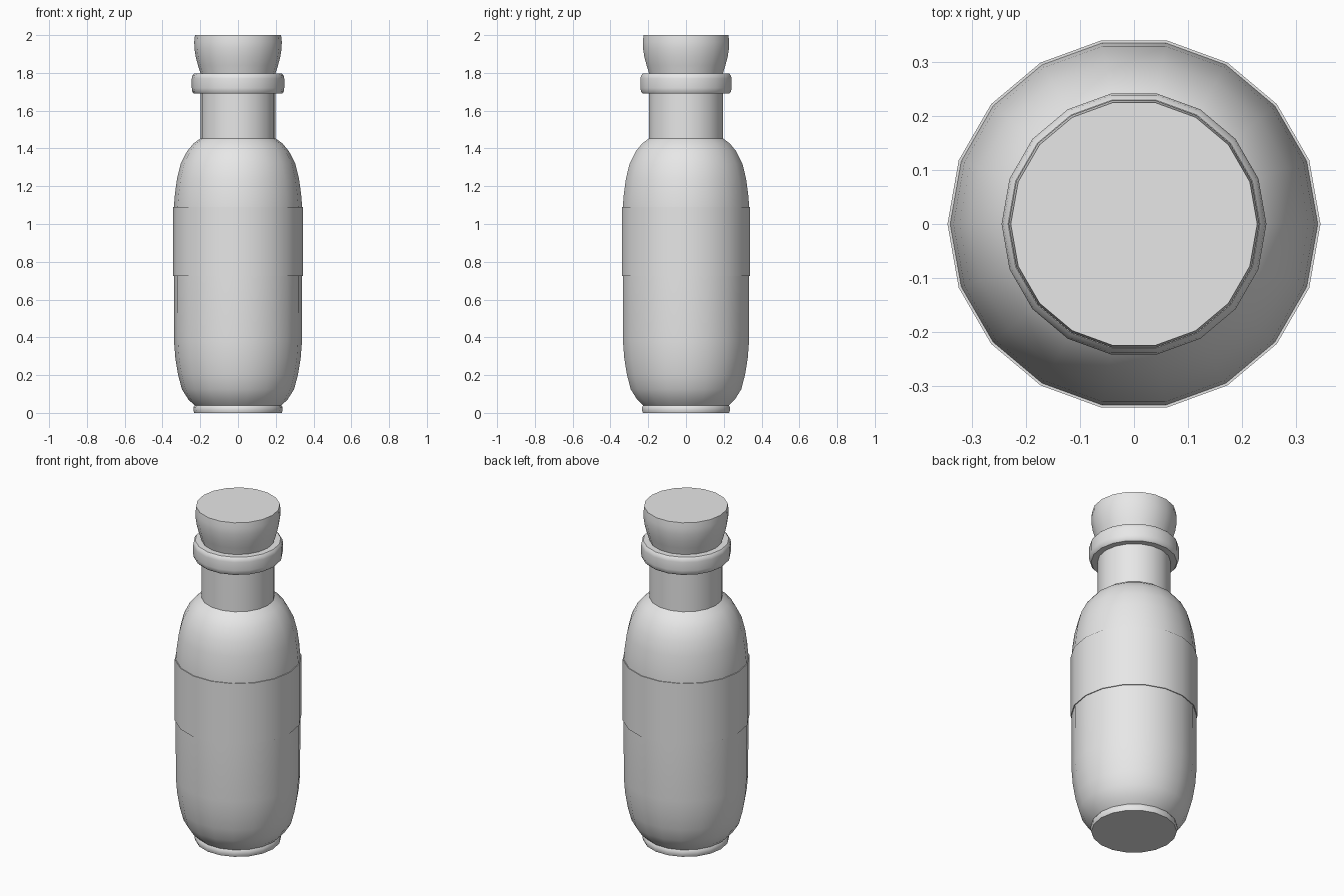
import bpy
import bmesh
import math

cube = bpy.data.objects.get("Cube")
if cube:
    bpy.data.objects.remove(cube, do_unlink=True)

SIDES = 18

# One plain grey for every part
grey = bpy.data.materials.new("plain grey")
grey.use_nodes = True
colour = (0.8, 0.8, 0.8, 1)
grey.diffuse_color = colour
grey.node_tree.nodes["Principled BSDF"].inputs["Base Color"].default_value = colour


def lathe(name, profile, closed=False):
    """Turn (radius, z) points about z; cap the ends, or close the loop into a ring."""
    bm = bmesh.new()
    rings = []
    for r, z in profile:
        angles = [math.tau * i / SIDES for i in range(SIDES)]
        rings.append([bm.verts.new((r * math.cos(a), r * math.sin(a), z)) for a in angles])
    pairs = list(zip(rings, rings[1:]))
    if closed:
        pairs.append((rings[-1], rings[0]))
    else:
        bm.faces.new(rings[0])
        bm.faces.new(rings[-1])
    for low, high in pairs:
        for i in range(SIDES):
            j = (i + 1) % SIDES
            bm.faces.new((low[i], low[j], high[j], high[i]))
    bmesh.ops.recalc_face_normals(bm, faces=bm.faces)
    mesh = bpy.data.meshes.new(name)
    bm.to_mesh(mesh)
    bm.free()
    mesh.materials.append(grey)
    obj = bpy.data.objects.new(name, mesh)
    bpy.context.collection.objects.link(obj)
    bpy.ops.object.select_all(action="DESELECT")
    obj.select_set(True)
    bpy.context.view_layer.objects.active = obj
    bpy.ops.object.shade_smooth_by_angle(angle=math.radians(35))
    return obj


# Bottle: foot, rounded body, shoulder and straight neck
lathe("bottle", [
    (0.232, 0), (0.236, 0.012), (0.236, 0.03), (0.23, 0.04),
    (0.262, 0.07), (0.297, 0.125), (0.317, 0.2), (0.332, 0.29), (0.339, 0.38),
    (0.34, 0.72), (0.34, 1.09), (0.334, 1.16), (0.323, 1.24), (0.303, 1.32),
    (0.27, 1.385), (0.235, 1.427), (0.199, 1.453), (0.199, 1.7),
])

# Label band wrapped around the upper body
lathe("label_band", [
    (0.335, 0.725), (0.345, 0.725), (0.345, 1.09), (0.335, 1.09),
], closed=True)

# Rounded lip at the mouth
lathe("lip", [
    (0.18, 1.69), (0.233, 1.69), (0.242, 1.7), (0.245, 1.72),
    (0.245, 1.77), (0.242, 1.785), (0.233, 1.796), (0.18, 1.796),
], closed=True)

# Flared stopper
lathe("stopper", [
    (0.185, 1.74), (0.198, 1.796), (0.212, 1.84), (0.224, 1.885),
    (0.231, 1.93), (0.232, 1.965), (0.228, 2),
])
